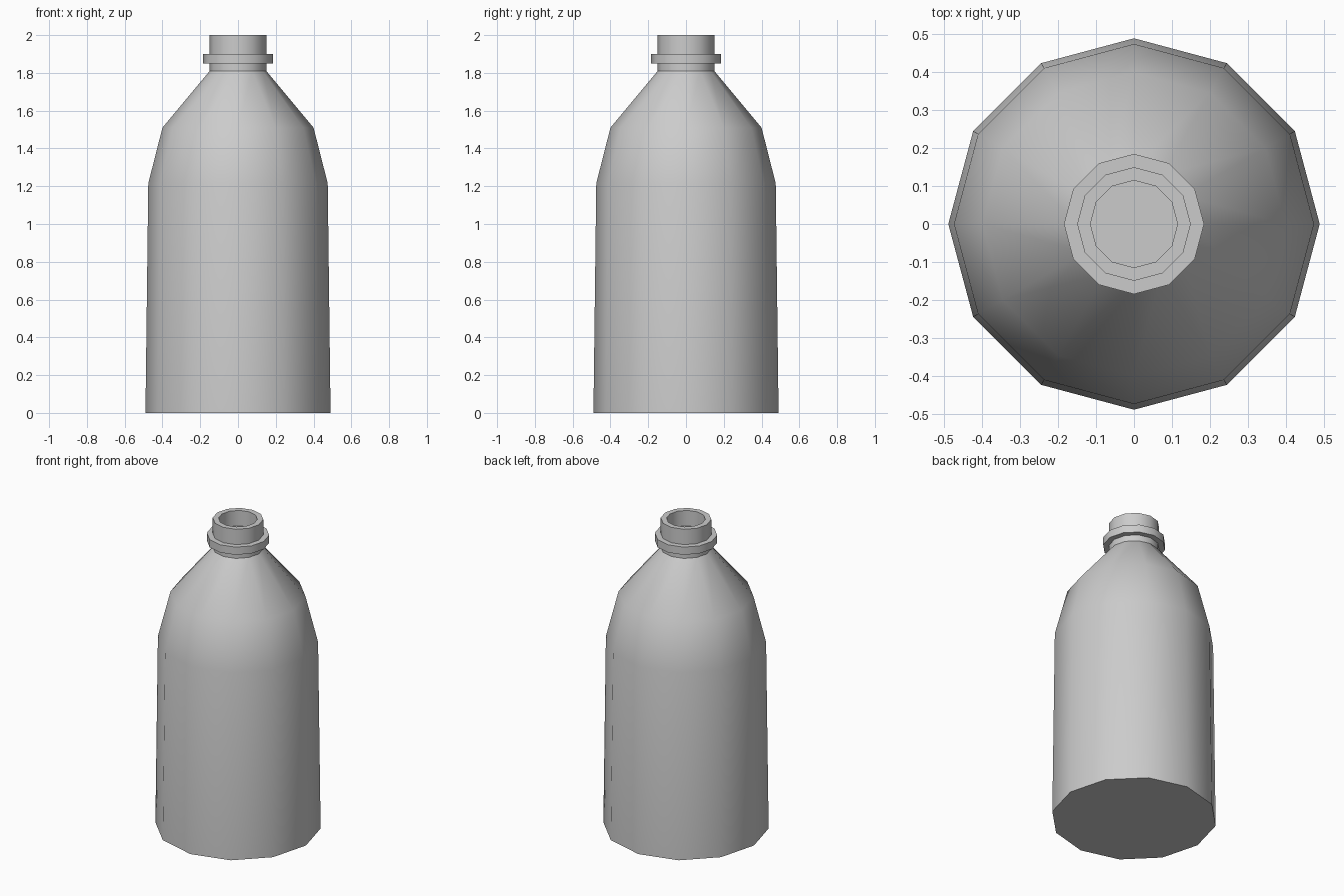
import bpy, bmesh
from math import cos, sin, tau, radians

if "Cube" in bpy.data.objects:
    bpy.data.objects.remove(bpy.data.objects["Cube"])

SIDES = 12


def lathe(name, profile):
    """Revolve an (r, z) profile into a closed 12-sided solid with capped ends."""
    bm = bmesh.new()
    rings = [[bm.verts.new((r * cos(tau * i / SIDES), r * sin(tau * i / SIDES), z))
              for i in range(SIDES)] for r, z in profile]
    for a, b in zip(rings, rings[1:]):
        for i in range(SIDES):
            j = (i + 1) % SIDES
            bm.faces.new((a[i], a[j], b[j], b[i]))
    bm.faces.new(rings[0][::-1])
    bm.faces.new(rings[-1])
    bmesh.ops.recalc_face_normals(bm, faces=bm.faces)
    mesh = bpy.data.meshes.new(name)
    bm.to_mesh(mesh)
    bm.free()
    obj = bpy.data.objects.new(name, mesh)
    bpy.context.collection.objects.link(obj)
    bpy.ops.object.select_all(action='DESELECT')
    obj.select_set(True)
    bpy.context.view_layer.objects.active = obj
    bpy.ops.object.shade_smooth_by_angle(angle=radians(35))
    return obj


lathe("bottle", [
    # tapered body and shoulders
    (0.49, 0), (0.475, 1.215), (0.40, 1.51), (0.15, 1.81),
    # neck with collar
    (0.15, 1.85), (0.185, 1.85), (0.185, 1.90), (0.15, 1.90), (0.15, 2.0),
    # rim and recessed mouth
    (0.115, 2.0), (0.115, 1.90),
])
